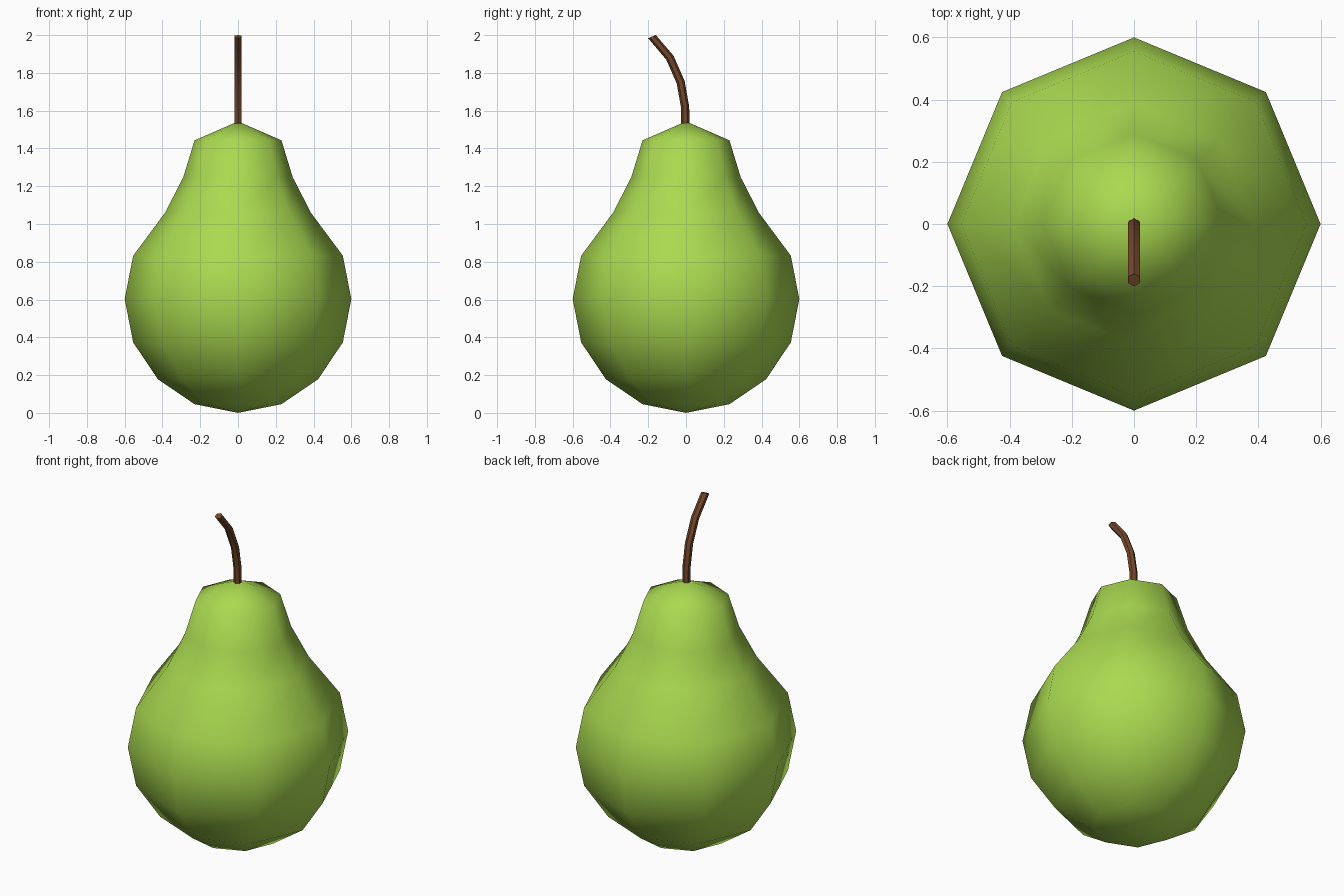
import bpy, bmesh
from math import sin, cos, pi
from mathutils import Vector

if "Cube" in bpy.data.objects:
    bpy.data.objects.remove(bpy.data.objects["Cube"])


def material(name, rgb):
    m = bpy.data.materials.new(name)
    m.diffuse_color = (*rgb, 1)
    m.use_nodes = True
    m.node_tree.nodes["Principled BSDF"].inputs["Base Color"].default_value = m.diffuse_color
    return m


def loft(name, rings, mat):
    """Skin a list of rings; a ring with one point becomes a pole, other ends are capped."""
    bm = bmesh.new()
    loops = [[bm.verts.new(p) for p in ring] for ring in rings]
    for a, b in zip(loops, loops[1:]):
        n = max(len(a), len(b))
        for i in range(n):
            j = (i + 1) % n
            if len(a) == 1:
                bm.faces.new((a[0], b[j], b[i]))
            elif len(b) == 1:
                bm.faces.new((a[i], a[j], b[0]))
            else:
                bm.faces.new((a[i], a[j], b[j], b[i]))
    for end in (loops[0], loops[-1]):
        if len(end) > 1:
            bm.faces.new(end)
    bmesh.ops.recalc_face_normals(bm, faces=bm.faces)
    me = bpy.data.meshes.new(name)
    bm.to_mesh(me)
    bm.free()
    ob = bpy.data.objects.new(name, me)
    bpy.context.collection.objects.link(ob)
    me.materials.append(mat)
    return ob


def smooth(ob, angle=None):
    bpy.ops.object.select_all(action='DESELECT')
    ob.select_set(True)
    bpy.context.view_layer.objects.active = ob
    if angle is None:
        bpy.ops.object.shade_smooth()
    else:
        bpy.ops.object.shade_smooth_by_angle(angle=angle)


# Pear body: eight-sided lathe of (radius, height)
profile = [(0, 0), (0.23, 0.046), (0.424, 0.178), (0.555, 0.373), (0.6, 0.603),
           (0.555, 0.832), (0.386, 1.06), (0.29, 1.247), (0.23, 1.443), (0, 1.543)]
rings = []
for r, z in profile:
    n = 8 if r else 1
    rings.append([(r * cos(2 * pi * i / n), r * sin(2 * pi * i / n), z) for i in range(n)])
smooth(loft("pear_body", rings, material("green_skin", (0.4, 0.7, 0.08))))

# Stem: six-sided tube bending to the front, (y, z, tilt)
path = [(-0.003, 1.5, 0), (-0.005, 1.62, 0.05), (-0.028, 1.75, 0.3),
        (-0.085, 1.88, 0.48), (-0.18, 1.992, 0.4)]
R = 0.022
rings = []
for y, z, t in path:
    side, up = Vector((1, 0, 0)), Vector((0, cos(t), sin(t)))
    rings.append([Vector((0, y, z)) + R * (sin(pi * i / 3) * side + cos(pi * i / 3) * up)
                  for i in range(6)])
smooth(loft("stem", rings, material("brown_stem", (0.17, 0.062, 0.022))), 0.9)
